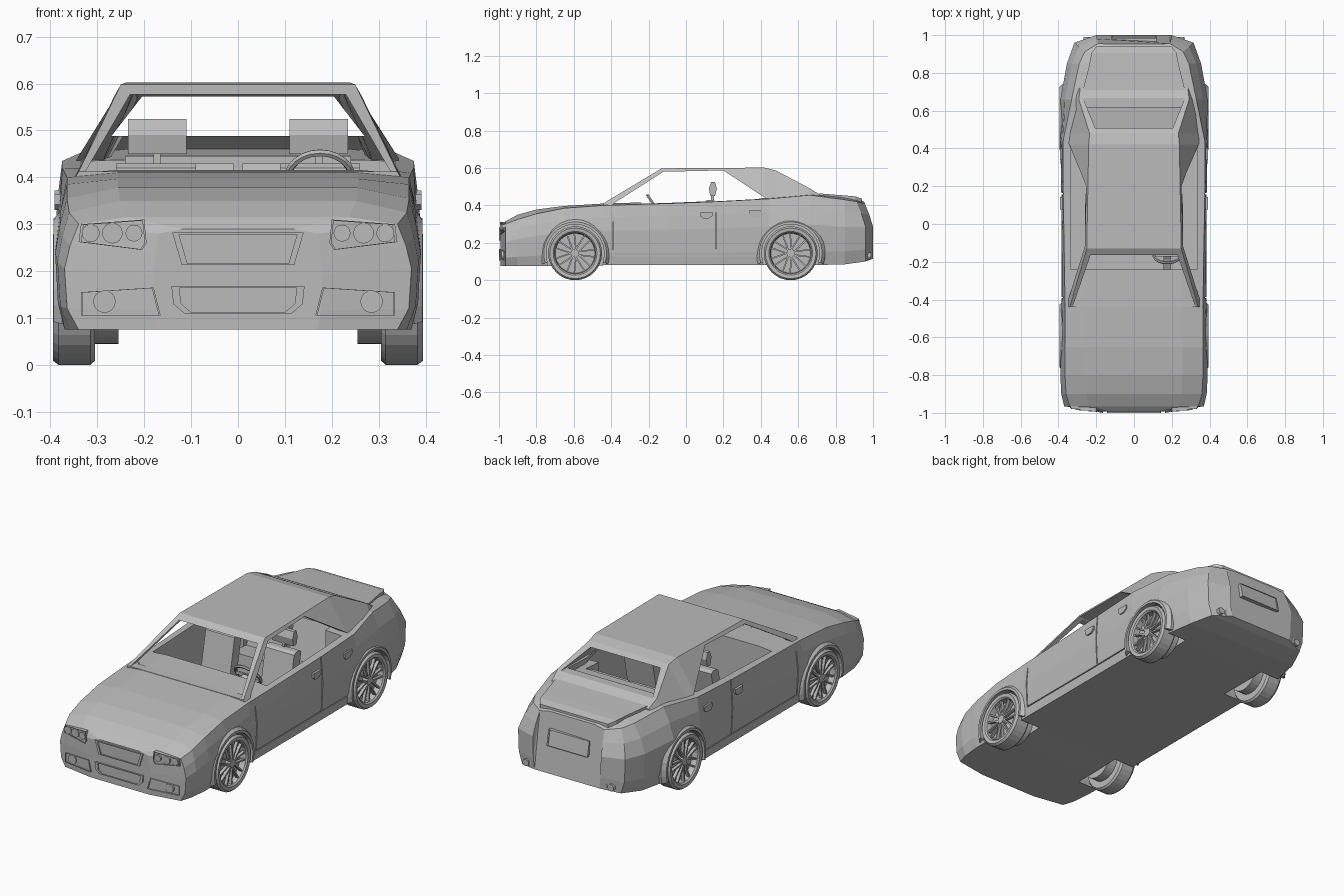
import bpy
import bmesh
from math import sin, cos, pi, radians

cube = bpy.data.objects.get("Cube")
if cube:
    bpy.data.objects.remove(cube, do_unlink=True)

paint = bpy.data.materials.new("plain grey")
paint.use_nodes = True
grey = (0.5, 0.5, 0.5, 1)
paint.diffuse_color = grey
paint.node_tree.nodes["Principled BSDF"].inputs["Base Color"].default_value = grey


def loft(name, rings, mirror=False):
    """Join equal rings of points into one closed solid."""
    bm = bmesh.new()
    rows = [[bm.verts.new(p) for p in ring] for ring in rings]
    n = len(rows[0])
    for a, b in zip(rows, rows[1:]):
        for i in range(n):
            j = (i + 1) % n
            bm.faces.new((a[i], a[j], b[j], b[i]))
    bm.faces.new(rows[0])
    bm.faces.new(rows[-1])
    bmesh.ops.recalc_face_normals(bm, faces=bm.faces[:])
    mesh = bpy.data.meshes.new(name)
    bm.to_mesh(mesh)
    bm.free()
    mesh.materials.append(paint)
    obj = bpy.data.objects.new(name, mesh)
    bpy.context.collection.objects.link(obj)
    if mirror:
        obj.modifiers.new("Mirror", "MIRROR")
    return obj


def across(name, x0, x1, profile, mirror=False):
    return loft(name, [[(x, y, z) for y, z in profile] for x in (x0, x1)], mirror)


def along(name, y0, y1, profile, mirror=False):
    return loft(name, [[(x, y, z) for x, z in profile] for y in (y0, y1)], mirror)


def box(name, x, y, z, mirror=False):
    return across(name, x[0], x[1], [(y[0], z[0]), (y[1], z[0]), (y[1], z[1]), (y[0], z[1])], mirror)


def circle(r, a, b, n=24):
    return [(a + r * cos(2 * pi * i / n), b + r * sin(2 * pi * i / n)) for i in range(n)]


def both(half):
    return half + [(-x, z) for x, z in reversed(half)]


def cut(obj, cutter):
    mod = obj.modifiers.new("Cut", "BOOLEAN")
    mod.operation, mod.solver, mod.object = "DIFFERENCE", "EXACT", cutter
    bpy.context.view_layer.objects.active = obj
    bpy.ops.object.modifier_apply(modifier=mod.name)
    bpy.data.objects.remove(cutter, do_unlink=True)


def bezel(name, pts, y, depth, inset, slope=0, mirror=False):
    """Raised frame with a sunken panel; slope turns it round the corner."""
    cx = sum(p[0] for p in pts) / len(pts)
    cz = sum(p[1] for p in pts) / len(pts)
    rings = []
    for k, d in ((1, depth), (1, 0), (inset, 0), (inset, 0.006 if depth > 0 else -0.006)):
        ring = [(cx + (x - cx) * k, cz + (z - cz) * k) for x, z in pts]
        rings.append([(x, y + d + slope * abs(x), z) for x, z in ring])
    return loft(name, rings, mirror)


# Lower body: y, bottom z, bottom x, widest x, shoulder x, shoulder z, deck z
stations = [
    (-.993, .075, .17, .18, .17, .28, .29), (-.965, .075, .34, .37, .34, .3, .315),
    (-.9, .075, .36, .385, .36, .325, .35), (-.8, .075, .37, .39, .365, .355, .378),
    (-.65, .075, .37, .39, .365, .385, .397), (-.44, .08, .37, .385, .365, .4, .41),
    (-.1, .08, .37, .385, .37, .41, .42), (.16, .08, .37, .385, .375, .42, .425),
    (.44, .08, .37, .39, .375, .435, .44), (.66, .08, .37, .39, .33, .455, .46),
    (.85, .085, .335, .355, .29, .43, .445), (.96, .1, .29, .315, .26, .42, .435),
    (1, .115, .19, .2, .19, .41, .42)]
rings = []
for y, zb, xb, xw, xt, zt, zc in stations:
    h = zt - zb
    half = [(xb, zb), (xw * .985, zb + h * .2), (xw, zb + h * .58),
            (xw * .6 + xt * .4, zb + h * .8), (xt, zt), (xt * .7, zc)]
    lean = .4 if y > .9 else 0
    rings.append([(x, y - lean * max(0, z - .3), z) for x, z in both(half)])
body = loft("body", rings)

# Cabin tub, wheel wells and door gaps
cut(body, box("tub", (-.335, .335), (-.24, .39), (.12, .8)))
cut(body, box("rear_tub", (-.24, .24), (.38, .5), (.121, .8)))
wheels = {"front": -.593, "rear": .56}
for s in (1, -1):
    for y in wheels.values():
        cut(body, across("well", s * .25, s * .5, circle(.158, y, .144, 32)))
    for y in (-.39, .16):
        cut(body, box("gap", (s * .372, s * .5), (y - .003, y + .003), (.13, .6)))
    cut(body, box("sill_gap", (s * .372, s * .5), (-.39, .4), (.128, .133)))

# Roof and pillars: y, base x, top x, top z
cabin = [(-.44, .35, .34, .412), (-.13, .365, .25, .598), (.42, .372, .24, .602),
         (.48, .37, .235, .587), (.66, .335, .292, .492), (.72, .32, .285, .455)]


def hull(name, thin, base, squeeze):
    return loft(name, [[(x, y * squeeze, z) for x, z in
                        both([(xb - thin, base), (xt - thin, zt - thin)])]
                       for y, xb, xt, zt in cabin])


roof = hull("roof_and_pillars", 0, .395, 1)
cut(roof, hull("hollow", .02, .3, .98))
cut(roof, across("side_windows", -.6, .6, [(-.41, .39), (-.38, .415), (-.12, .58),
                                          (.2, .587), (.43, .435), (.43, .39)]))
cut(roof, along("windscreen", -.6, .1, both([(.325, .413), (.23, .577)])))
cut(roof, along("rear_window", .3, .9, both([(.27, .488), (.205, .572)])))

# Wheels, spokes and arch lips
tyre = [(.02, .255), (.1, .255), (.1, .305), (.135, .305), (.144, .315), (.144, .383),
        (.135, .395), (.117, .392), (.11, .385), (.106, .355), (.02, .355)]
for name, wy in wheels.items():
    loft(name + "_wheel", [[(x, y, z) for y, z in circle(r, wy, .144, 32)] for r, x in tyre], True)
    across(name + "_hub", .35, .384, circle(.022, wy, .144, 12), True)
    for i in range(7):
        for side in (-1, 1):
            a = 2 * pi * i / 7
            corners = [(.012, -.004), (.109, -.004), (.109, .004), (.012, .004)]
            pts = [(r, t + side * (.007 + r * .12)) for r, t in corners]
            across(name + "_spoke", .366, .382,
                   [(wy + r * cos(a) - t * sin(a), .144 + r * sin(a) + t * cos(a)) for r, t in pts], True)
    lip = []
    for i in range(19):
        a = radians(-18 + 12 * i)
        lip.append([(x, wy + r * cos(a), .144 + r * sin(a))
                    for x, r in ((.36, .155), (.394, .155), (.394, .168), (.375, .185), (.36, .185))])
    loft(name + "_arch", lip, True)

# Nose: grilles, lamps and bumper pockets
bezel("grille", both([(.12, .213), (.14, .282)]), -1, .02, .9)
bezel("lower_grille", both([(.115, .11), (.138, .13), (.142, .168)]), -1, .02, .88)
turn = .147
bezel("headlight", [(.195, .26), (.205, .245), (.34, .262), (.335, .3), (.2, .31)],
      -1.024, .06, .93, turn, True)
for x, r in ((.222, .018), (.268, .022), (.314, .019)):
    y = -1.026 + turn * x
    along("headlight_lamp", y, y + .03, circle(r, x, .281, 16), True)
bezel("fog_pocket", [(.165, .105), (.335, .105), (.335, .155), (.18, .165)], -1.024, .04, .95, turn, True)
along("fog_lamp", -.986, -.95, circle(.024, .285, .135, 16), True)

# Tail: boot lid, plate panel, lamps and exhausts
lid = [(.71, .27, .464), (.85, .235, .453), (.905, .225, .448), (.94, .2, .436)]
loft("boot_lid", [[(x, y, z) for x, z in both([(w, h - .03), (w, h)])] for y, w, h in lid])
plate = [(-.12, .26), (.12, .26), (.12, .34), (-.12, .34)]
loft("number_plate", [[(x * k, 1 - .4 * max(0, z - .3) + d, z) for x, z in plate]
                      for k, d in ((1, -.03), (1, 0), (.94, 0), (.94, -.004))])
loft("tail_light", [[(x, 1.205 - x - .4 * (z - .3) + d, z) for x, z in
                     ((.215, .34), (.28, .35), (.275, .4), (.215, .395))]
                    for d in (-.06, -.008)], True)
for x in (.212, .25):
    along("exhaust", .88, .99, circle(.018, x, .13, 12), True)

# Door handles
for y, z in ((.11, .35), (.37, .357)):
    across("door_handle", .365, .391, [(y - .032, z + .015), (y + .032, z + .015), (y + .032, z - .005),
                                       (y + .012, z - .02), (y - .018, z - .02), (y - .032, z - .008)], True)

# Front seats and rear bench
across("seat_cushion", .09, .26, [(-.1, .12), (.13, .12), (.13, .2), (-.08, .225), (-.1, .21)], True)
across("seat_back", .09, .26, [(.05, .18), (.11, .18), (.16, .42), (.145, .43), (.115, .43), (.1, .42)], True)
across("headrest", .11, .235, [(.13, .45), (.155, .45), (.165, .49), (.155, .525), (.135, .525), (.122, .49)], True)
box("headrest_post", (.165, .18), (.135, .15), (.4, .46), True)
across("rear_cushion", -.235, .235, [(.27, .12), (.46, .12), (.46, .22), (.28, .24)])
across("rear_back", .01, .235, [(.4, .2), (.49, .2), (.495, .43), (.46, .43)], True)

# Steering wheel and column
bpy.ops.mesh.primitive_torus_add(major_segments=24, minor_segments=6, major_radius=.07, minor_radius=.008,
                                 location=(.175, -.165, .395), rotation=(radians(-55), 0, 0))
rim = bpy.context.object
rim.name = "steering_wheel"
rim.data.materials.append(paint)
across("steering_column", .155, .195, [(-.26, .31), (-.17, .37), (-.18, .4), (-.26, .36)])
box("steering_spoke", (.107, .243), (-.172, -.162), (.385, .4))
